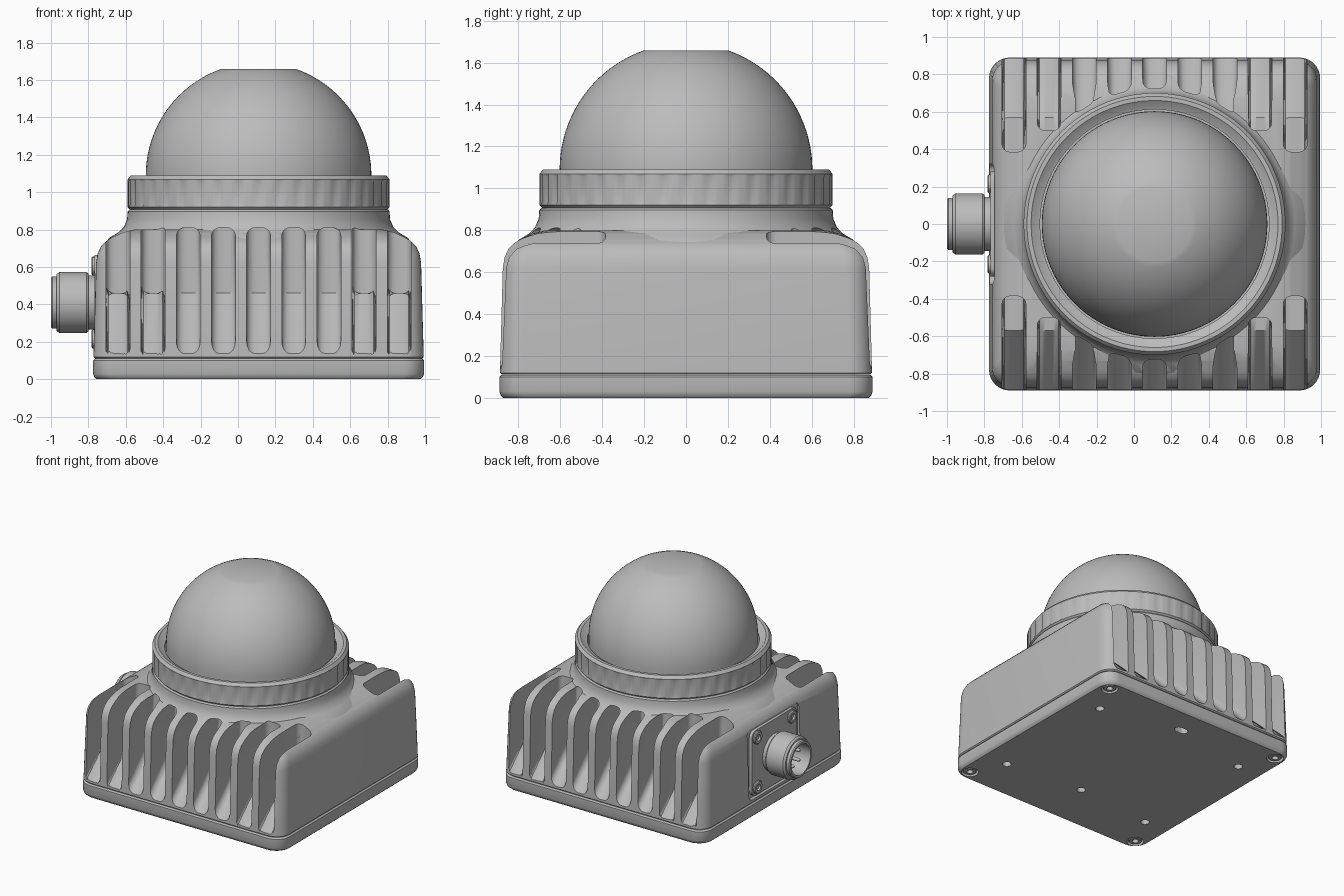
import bpy, bmesh
from math import pi, cos, sin
from mathutils import Matrix, Vector

if "Cube" in bpy.data.objects:
    bpy.data.objects.remove(bpy.data.objects["Cube"])

CX = 0.11                      # centre of the housing in x
HX, HY = 0.885, 0.89           # half sizes of the housing
UP = Matrix.Identity(4)
OUT = Matrix.Rotation(-pi / 2, 4, 'Y')    # local z points to -x

grey = bpy.data.materials.new("cast_grey")
grey.use_nodes = True
GREY = (0.5, 0.5, 0.5, 1)
grey.diffuse_color = GREY
grey.node_tree.nodes["Principled BSDF"].inputs["Base Color"].default_value = GREY


def finish(name, bm):
    bmesh.ops.remove_doubles(bm, verts=bm.verts, dist=1e-5)
    bmesh.ops.recalc_face_normals(bm, faces=bm.faces)
    mesh = bpy.data.meshes.new(name)
    bm.to_mesh(mesh)
    bm.free()
    mesh.materials.append(grey)
    obj = bpy.data.objects.new(name, mesh)
    bpy.context.collection.objects.link(obj)
    return obj


def smooth(obj, angle=0.6):
    bpy.ops.object.select_all(action='DESELECT')
    obj.select_set(True)
    bpy.context.view_layer.objects.active = obj
    bpy.ops.object.shade_smooth_by_angle(angle=angle)


def skin(bm, rings, closed=False, caps=False):
    n = len(rings[0])
    pairs = list(zip(rings, rings[1:])) + ([(rings[-1], rings[0])] if closed else [])
    for a, b in pairs:
        for i in range(n):
            j = (i + 1) % n
            bm.faces.new((a[i], a[j], b[j], b[i]))
    if caps:
        bm.faces.new(rings[0])
        bm.faces.new(rings[-1])


def lathe(name, profile, at=(CX, 0, 0), turn=UP, segs=96, closed=False, notch=None):
    """Revolve (radius, height) points; end points are capped flat."""
    bm = bmesh.new()
    place = Matrix.Translation(at) @ turn
    rings = []
    for k, (r, z) in enumerate(profile):
        ring = []
        for i in range(segs):
            rr = r - (0.01 if notch and k in notch and i % 5 == 0 else 0)
            a = 2 * pi * i / segs
            ring.append(bm.verts.new(place @ Vector((rr * cos(a), rr * sin(a), z))))
        rings.append(ring)
    skin(bm, rings, closed, not closed)
    return finish(name, bm)


def rounded_loft(name, levels, radius=0.11, steps=8):
    """Stack rounded rectangles given as (inset, height)."""
    bm = bmesh.new()
    rings = []
    for inset, z in levels:
        ring = []
        for q, (sx, sy) in enumerate([(1, 1), (-1, 1), (-1, -1), (1, -1)]):
            for s in range(steps + 1):
                a = (q + s / steps) * pi / 2
                ring.append(bm.verts.new((CX + sx * (HX - inset - radius) + radius * cos(a),
                                          sy * (HY - inset - radius) + radius * sin(a), z)))
        rings.append(ring)
    skin(bm, rings, caps=True)
    return finish(name, bm)


def box(name, lo, hi, bevel=0.0, axis=None):
    bm = bmesh.new()
    bmesh.ops.create_cube(bm, size=1)
    lo, hi = Vector(lo), Vector(hi)
    for v in bm.verts:
        v.co = (lo + hi) / 2 + v.co * (hi - lo)
    if bevel:
        edges = [e for e in bm.edges if axis is None or
                 abs((e.verts[0].co - e.verts[1].co)[axis]) > 1e-4]
        bmesh.ops.bevel(bm, geom=edges, offset=bevel, segments=4, profile=0.5, affect='EDGES')
    return finish(name, bm)


def slot_cutter(x, side, wall, top):
    """Cooling slot: 45 degree ramp, then a floor and an inner wall."""
    path = [(-1.1, -0.08), (-0.57, 0.46), (wall, 0.46), (wall, top), (-1.1, top)]
    if wall <= -0.57:
        path.pop(1)
    bm = bmesh.new()
    rings = [[bm.verts.new((x + dx, -side * y, z)) for y, z in path] for dx in (-0.064, 0.064)]
    skin(bm, rings, caps=True)
    edges = [e for e in bm.edges
             if abs(e.verts[0].co.x - e.verts[1].co.x) < 1e-4
             and min(abs(v.co.y) for v in e.verts) < 0.7]
    bmesh.ops.bevel(bm, geom=edges, offset=0.045, segments=4, profile=0.5, affect='EDGES')
    return finish("slot_cutter", bm)


def cut(obj, cutters):
    for c in cutters:
        c.hide_render = True
        mod = obj.modifiers.new("cut", 'BOOLEAN')
        mod.operation, mod.solver, mod.object = 'DIFFERENCE', 'EXACT', c
        bpy.context.view_layer.objects.active = obj
        bpy.ops.object.modifier_apply(modifier=mod.name)


def discard(objs):
    for o in objs:
        bpy.data.objects.remove(o)


# Housing and the flared neck under the ring
housing = rounded_loft("housing", [(0.01, 0.112), (0.002, 0.12), (0.016, 0.62), (0.024, 0.67),
                                   (0.042, 0.71), (0.068, 0.737), (0.10, 0.757),
                                   (0.16, 0.785), (0.22, 0.8)])
neck = lathe("neck", [(0.5, 0.55), (0.80, 0.66), (0.82, 0.72), (0.80, 0.755), (0.75, 0.785),
                      (0.72, 0.815), (0.703, 0.855), (0.70, 0.897), (0.69, 0.907), (0.5, 0.907)])

# Cooling slots on front and back
slots = []
for side in (1, -1):
    for i in range(-4, 5):
        wall, top = {4: (-0.385, 1.0), 3: (-0.5, 0.835)}.get(abs(i), (-0.57, 0.81))
        slots.append(slot_cutter(CX + 0.188 * i, side, wall, top))
cut(housing, slots)
cut(neck, slots)
discard(slots)

# Connector pocket in the right wall
pocket = box("pocket_cutter", (-1, -0.32, 0.14), (-0.745, 0.32, 0.68), 0.04, 0)
cut(housing, [pocket])
discard([pocket])
smooth(housing)
smooth(neck)

# Base plate with mounting holes and counterbores
base = rounded_loft("base_plate", [(0.018, 0), (0.006, 0.012), (0, 0.03), (0, 0.10), (0.01, 0.11)])
corners = [(CX + sx * 0.79, sy * 0.795) for sx in (1, -1) for sy in (1, -1)]
holes = [(CX + sx * 0.66, sy * 0.53) for sx in (1, -1) for sy in (1, -1)] + [(CX, -0.47)]
cutters = [lathe("bore", [(0.062, -0.1), (0.062, 0.035)], (x, y, 0), segs=24) for x, y in corners]
cutters += [lathe("hole", [(0.032, -0.1), (0.032, 0.07)], (x, y, 0), segs=20) for x, y in holes]
cutters.append(box("slot_hole", (CX - 0.055, 0.635, -0.1), (CX + 0.055, 0.7, 0.07), 0.031, 2))
cut(base, cutters)
discard(cutters)
smooth(base)

# Screws: base corners and connector flange
SCREW = [(0.05, 0.03), (0.05, -0.002), (0.044, -0.008), (0.024, -0.008), (0.022, 0.02)]
for x, y in corners:
    smooth(lathe("base_screw", SCREW, (x, y, 0.012), segs=24))
for sy in (1, -1):
    for sz in (1, -1):
        smooth(lathe("flange_screw", SCREW, (-0.775, sy * 0.215, 0.41 + sz * 0.195),
                     Matrix.Rotation(pi / 2, 4, 'Y'), 24))

# Knurled clamping ring
ring = lathe("clamping_ring", [(0.62, 0.905), (0.685, 0.905), (0.70, 0.92), (0.70, 0.935),
                               (0.70, 1.055), (0.70, 1.068), (0.682, 1.09), (0.66, 1.09),
                               (0.625, 1.065), (0.612, 1.06), (0.612, 0.95)],
             segs=200, closed=True, notch=(3, 4))
smooth(ring, 0.5)

# Dome with a flat top
rise = 0.5 * pi * 0.784
dome = lathe("dome", [(0.603, 0.92)] +
             [(0.603 * cos(rise * i / 24), 1.09 + 0.603 * sin(rise * i / 24)) for i in range(25)])
smooth(dome, 0.5)

# Connector: flange, threaded sleeve and pins
smooth(box("connector_flange", (-0.768, -0.28, 0.155), (-0.735, 0.28, 0.665), 0.05, 0))
sleeve = lathe("connector_sleeve", [(0.145, 0.74), (0.145, 0.80), (0.155, 0.80), (0.163, 0.81),
                                    (0.163, 0.955), (0.152, 0.97), (0.14, 0.97), (0.14, 0.993),
                                    (0.133, 1.0), (0.118, 1.0), (0.115, 0.84)],
               (0, 0, 0.41), OUT, 48)
smooth(sleeve)
for i in range(5):
    a = 2 * pi * i / 5
    pin = lathe("connector_pin", [(0.013, 0.83), (0.013, 0.945), (0.006, 0.955)],
                (0, 0.065 * cos(a), 0.41 + 0.065 * sin(a)), OUT, 12)
    smooth(pin)
